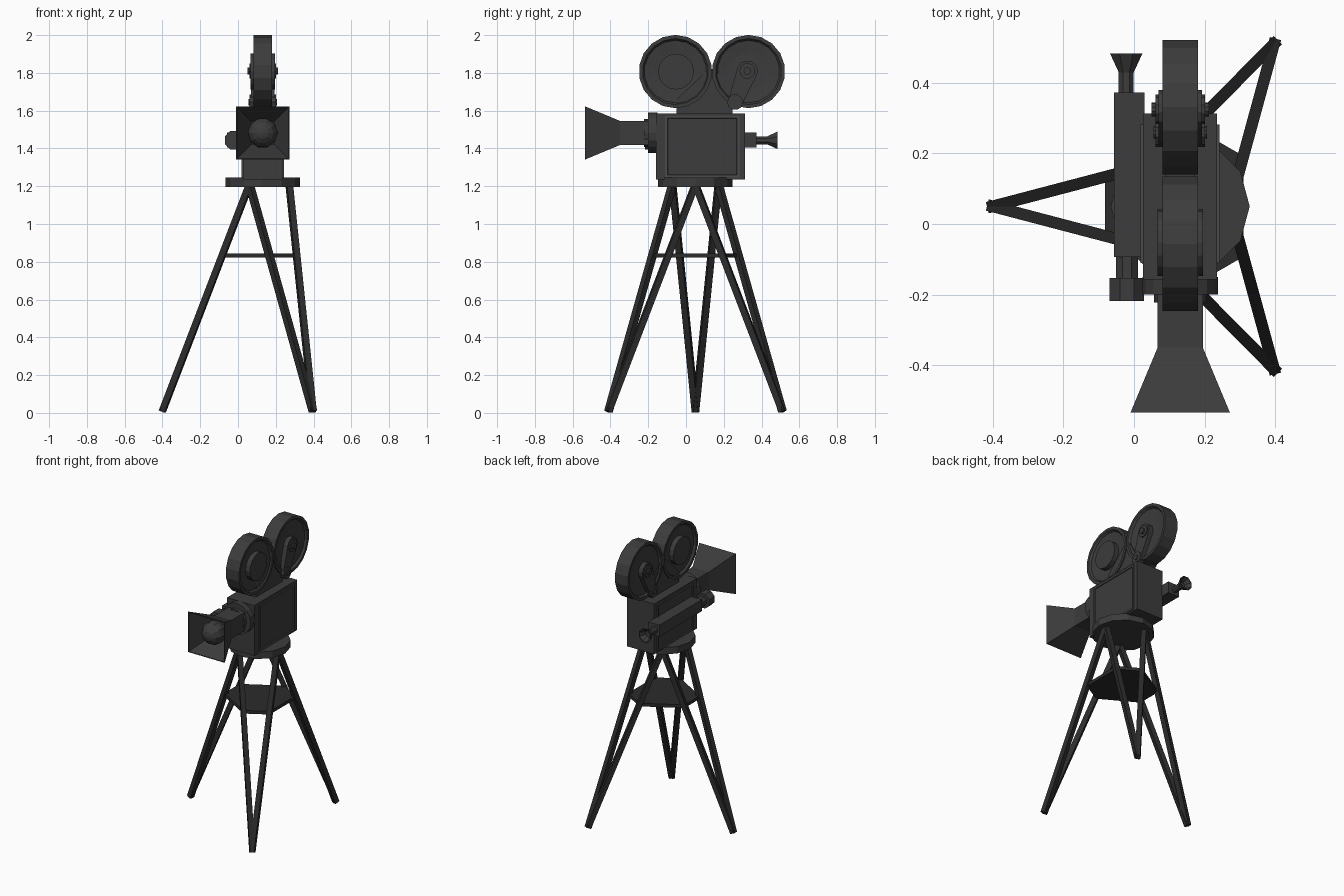
import bpy, bmesh, math
from mathutils import Vector

if "Cube" in bpy.data.objects:
    bpy.data.objects.remove(bpy.data.objects["Cube"])

CX, CY = 0.131, 0.05          # tripod / camera axis
LZ = 1.482                    # lens height


def mat(name, v):
    m = bpy.data.materials.new(name)
    m.diffuse_color = (v, v, v, 1)
    m.use_nodes = True
    m.node_tree.nodes["Principled BSDF"].inputs["Base Color"].default_value = m.diffuse_color
    return m


DARK = mat("dark_metal", 0.045)
LEG = mat("black_wood", 0.025)
TRIM = mat("trim", 0.07)


def finish(bm, name, m):
    bmesh.ops.recalc_face_normals(bm, faces=bm.faces[:])
    me = bpy.data.meshes.new(name)
    bm.to_mesh(me)
    bm.free()
    me.materials.append(m)
    ob = bpy.data.objects.new(name, me)
    bpy.context.collection.objects.link(ob)
    return ob


def lathe(name, axis, center, stations, n=16, phase=0.0, m=DARK):
    """Rings of n points at (offset, radius) stations along an axis, capped at both ends."""
    bm = bmesh.new()
    rings = []
    for t, r in stations:
        ring = []
        for i in range(n):
            a = phase + 2 * math.pi * i / n
            u, v = r * math.cos(a), r * math.sin(a)
            p = {"x": (t, u, v), "y": (u, t, v), "z": (u, v, t)}[axis]
            ring.append(bm.verts.new(Vector(center) + Vector(p)))
        rings.append(ring)
    for a, b in zip(rings, rings[1:]):
        for i in range(n):
            j = (i + 1) % n
            bm.faces.new((a[i], a[j], b[j], b[i]))
    bm.faces.new(rings[0])
    bm.faces.new(rings[-1])
    return finish(bm, name, m)


def box(name, lo, hi, m=DARK):
    bm = bmesh.new()
    bmesh.ops.create_cube(bm, size=1)
    for v in bm.verts:
        v.co = [(l + h) / 2 + c * (h - l) for l, h, c in zip(lo, hi, v.co)]
    return finish(bm, name, m)


def extrude(name, pts, axis, lo, hi, m=DARK):
    """Extrude a 2D outline along x (outline in y,z) or z (outline in x,y)."""
    bm = bmesh.new()
    f = bm.faces.new([bm.verts.new((lo, *p) if axis == "x" else (*p, lo)) for p in pts])
    new = bmesh.ops.extrude_face_region(bm, geom=[f])["geom"]
    d = (hi - lo, 0, 0) if axis == "x" else (0, 0, hi - lo)
    bmesh.ops.translate(bm, vec=d, verts=[g for g in new if isinstance(g, bmesh.types.BMVert)])
    return finish(bm, name, m)


def bar(name, a, b, w):
    a, b = Vector(a), Vector(b)
    bm = bmesh.new()
    bmesh.ops.create_cube(bm, size=1)
    q = (b - a).to_track_quat("Z", "Y")
    for v in bm.verts:
        v.co = (a + b) / 2 + q @ Vector((v.co.x * w, v.co.y * w, v.co.z * (b - a).length))
    return finish(bm, name, LEG)


def polar(deg, r, z):
    a = math.radians(deg)
    return Vector((CX + r * math.cos(a), CY + r * math.sin(a), z))


# Tripod: three V-shaped legs, spreader shelf at the leg crossings, round head
shelf = []
for k, ang in enumerate((60, 180, 300)):
    foot = polar(ang, 0.532, 0.007)
    for side in (-60, 60):
        top = polar(ang + side, 0.14, 1.21)
        bar(f"leg_{k}_{'a' if side < 0 else 'b'}", foot, top, 0.033)
        shelf.append(foot.lerp(top, 0.69).xy)
extrude("spreader_shelf", [tuple(p) for p in shelf], "z", 0.822, 0.844, LEG)
lathe("tripod_head", "z", (CX, CY, 0), [(1.197, 0.197), (1.245, 0.197)], 12)

# Camera body with recessed framed side doors
box("camera_body", (0.026, -0.158, 1.236), (0.236, 0.313, 1.586))
for s, label in ((-1, "left"), (1, "right")):
    x0, x1 = sorted((CX + s * 0.1, CX + s * 0.112))
    door = box(f"{label}_door", (x0, -0.11, 1.247), (x1, 0.282, 1.573), TRIM)
    door.data.materials.append(DARK)
    bm = bmesh.new()
    bm.from_mesh(door.data)
    face = max(bm.faces, key=lambda f: f.calc_center_median().x * s)
    bmesh.ops.inset_region(bm, faces=[face], thickness=0.018)
    bmesh.ops.inset_region(bm, faces=[face], thickness=0.003, depth=-0.006)
    face.material_index = 1
    bm.to_mesh(door.data)
    bm.free()

# Lens mount, square bellows and flared hood, domed lens
lathe("lens_mount", "y", (CX, 0, LZ),
      [(-0.15, 0.107), (-0.2, 0.107), (-0.2, 0.075), (-0.222, 0.075)], 16)
q = math.sqrt(2)
lathe("lens_hood", "y", (CX, 0, LZ),
      [(-0.2, 0.064 * q), (-0.35, 0.064 * q), (-0.535, 0.141 * q),
       (-0.535, 0.136 * q), (-0.36, 0.06 * q)], 4, math.pi / 4)
dome = [(-0.45 - 0.08 * math.sin(math.radians(a)), 0.08 * math.cos(math.radians(a)))
        for a in (-60, -30, 0, 22, 45, 67, 85)]
lathe("lens_glass", "y", (CX, 0, LZ), dome, 10)

# Viewfinder on the left side
VX, VZ = -0.019, 1.443
box("viewfinder_box", (-0.057, -0.093, 1.404), (0.03, 0.373, 1.484))
e = math.pi / 8
lathe("viewfinder_front", "y", (VX - 0.001, 0, VZ),
      [(-0.08, 0.034), (-0.153, 0.034), (-0.153, 0.053), (-0.218, 0.053)], 8, e)
lathe("viewfinder_eyepiece", "y", (VX - 0.003, 0, VZ),
      [(0.36, 0.023), (0.43, 0.023), (0.484, 0.05), (0.484, 0.044), (0.45, 0.02)], 8, e)

# Film magazines: dished reels with rims
RZ = 1.807
for name, y in (("front_reel", -0.056), ("rear_reel", 0.331)):
    lathe(name, "x", (CX, y, RZ),
          [(-0.03, 0.1), (-0.036, 0.165), (-0.05, 0.175), (-0.05, 0.194),
           (0.05, 0.194), (0.05, 0.175), (0.036, 0.165), (0.03, 0.1)], 18, math.pi / 18)
lathe("front_reel_hub", "x", (CX, -0.053, RZ), [(-0.064, 0.095), (0.064, 0.095)], 16)

# Bracket joining reels to the body
extrude("reel_bracket", [(-0.05, 1.58), (0.245, 1.58), (0.245, 1.66), (0.155, 1.82),
                         (0.12, 1.82), (-0.05, 1.66)], "x", CX - 0.042, CX + 0.042)

# Drive arms on both sides of the rear reel: tapered link with round ends
top, low = Vector((0.325, 1.81)), Vector((0.26, 1.645))
d = (low - top).normalized()
base = math.atan2(d.y, d.x)
outline = []
for c, r, start in ((top, 0.055, 90), (low, 0.038, -90)):
    for i in range(7):
        a = base + math.radians(start + 30 * i)
        outline.append((c.x + r * math.cos(a), c.y + r * math.sin(a)))
for s, label in ((-1, "left"), (1, "right")):
    x0, x1 = sorted((CX + s * 0.025, CX + s * 0.062))
    extrude(f"{label}_drive_arm", outline, "x", x0, x1)
    lathe(f"{label}_drive_hub", "x", (CX, *top),
          [(s * 0.03, 0.042), (s * 0.07, 0.042), (s * 0.07, 0.02), (s * 0.081, 0.02)], 10)
    lathe(f"{label}_drive_pulley", "x", (CX, *low),
          [(s * 0.03, 0.042), (s * 0.07, 0.042), (s * 0.07, 0.018), (s * 0.076, 0.018)], 10)
